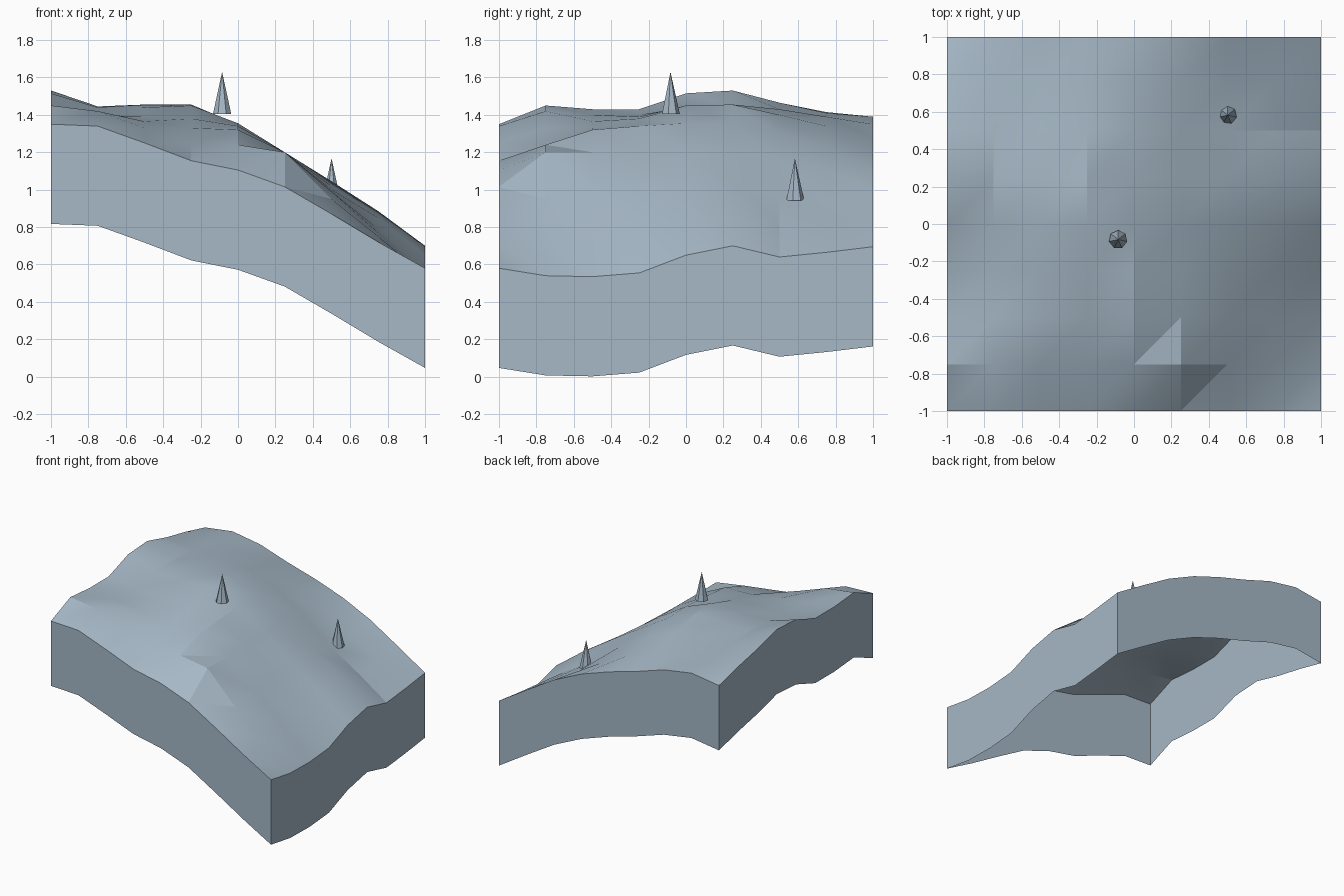
import bpy
import bmesh
import math

cube = bpy.data.objects.get("Cube")
if cube:
    bpy.data.objects.remove(cube, do_unlink=True)

# Single stone colour shared by every part
stone = bpy.data.materials.new("blue_grey_stone")
stone.use_nodes = True
stone.diffuse_color = (0.38, 0.48, 0.565, 1)
stone.node_tree.nodes["Principled BSDF"].inputs["Base Color"].default_value = stone.diffuse_color

# Ground heights in hundredths: rows run front to back, columns run along x
HEIGHTS = (
    (135, 134, 125, 115.5, 110.5, 101.5, 87, 72, 58),
    (145, 142, 133, 124, 124, 120, 95, 75, 54),
    (143, 140, 136.5, 133, 132, 120, 99, 77, 53.5),
    (143, 140, 139, 138, 134, 120, 100, 79, 55.5),
    (151.5, 144, 144, 145, 135.5, 120, 102, 85, 65),
    (153, 144.5, 145.5, 145.5, 135, 120, 104.5, 88.5, 70),
    (146.5, 143, 143, 140, 130, 115, 96, 81, 64),
    (141.5, 141, 139, 134, 124, 111, 95, 82, 66.5),
    (135.5, 139, 135, 127, 120, 111.5, 100, 85, 69.5),
)
WALL = 0.533
CELLS = len(HEIGHTS) - 1


def finish(bm, name):
    """Turn a bmesh into a named, coloured object."""
    mesh = bpy.data.meshes.new(name)
    bm.to_mesh(mesh)
    bm.free()
    mesh.materials.append(stone)
    obj = bpy.data.objects.new(name, mesh)
    bpy.context.collection.objects.link(obj)
    return obj


# Ground surface: a grid of triangles following the heights
bm = bmesh.new()
rows = []
for j, heights in enumerate(HEIGHTS):
    y = 2 * j / CELLS - 1
    rows.append([bm.verts.new((2 * i / CELLS - 1, y, h / 100))
                 for i, h in enumerate(heights)])
for low, high in zip(rows, rows[1:]):
    for i in range(CELLS):
        bm.faces.new((low[i], low[i + 1], high[i + 1]))
        bm.faces.new((low[i], high[i + 1], high[i]))

# Skirt of walls hanging from the rim, open underneath
rim = (rows[0][:-1] + [r[-1] for r in rows[:-1]]
       + rows[-1][:0:-1] + [r[0] for r in rows[:0:-1]])
hem = [bm.verts.new((v.co.x, v.co.y, v.co.z - WALL)) for v in rim]
for k in range(len(rim)):
    n = (k + 1) % len(rim)
    bm.faces.new((rim[k], hem[k], hem[n], rim[n]))
ground = finish(bm, "ground_shell")

bpy.ops.object.select_all(action="DESELECT")
ground.select_set(True)
bpy.context.view_layer.objects.active = ground
bpy.ops.object.shade_smooth_by_angle(angle=math.radians(18))


# Two seven-sided spikes standing on the slope
def spike(name, x, y, base):
    height = 0.225
    bm = bmesh.new()
    bmesh.ops.create_cone(bm, cap_ends=True, segments=7, radius1=0.05,
                          radius2=0, depth=height)
    obj = finish(bm, name)
    obj.location = (x, y, base + height / 2)


spike("upper_spike", -0.085, -0.083, 1.405)
spike("lower_spike", 0.5, 0.582, 0.943)
